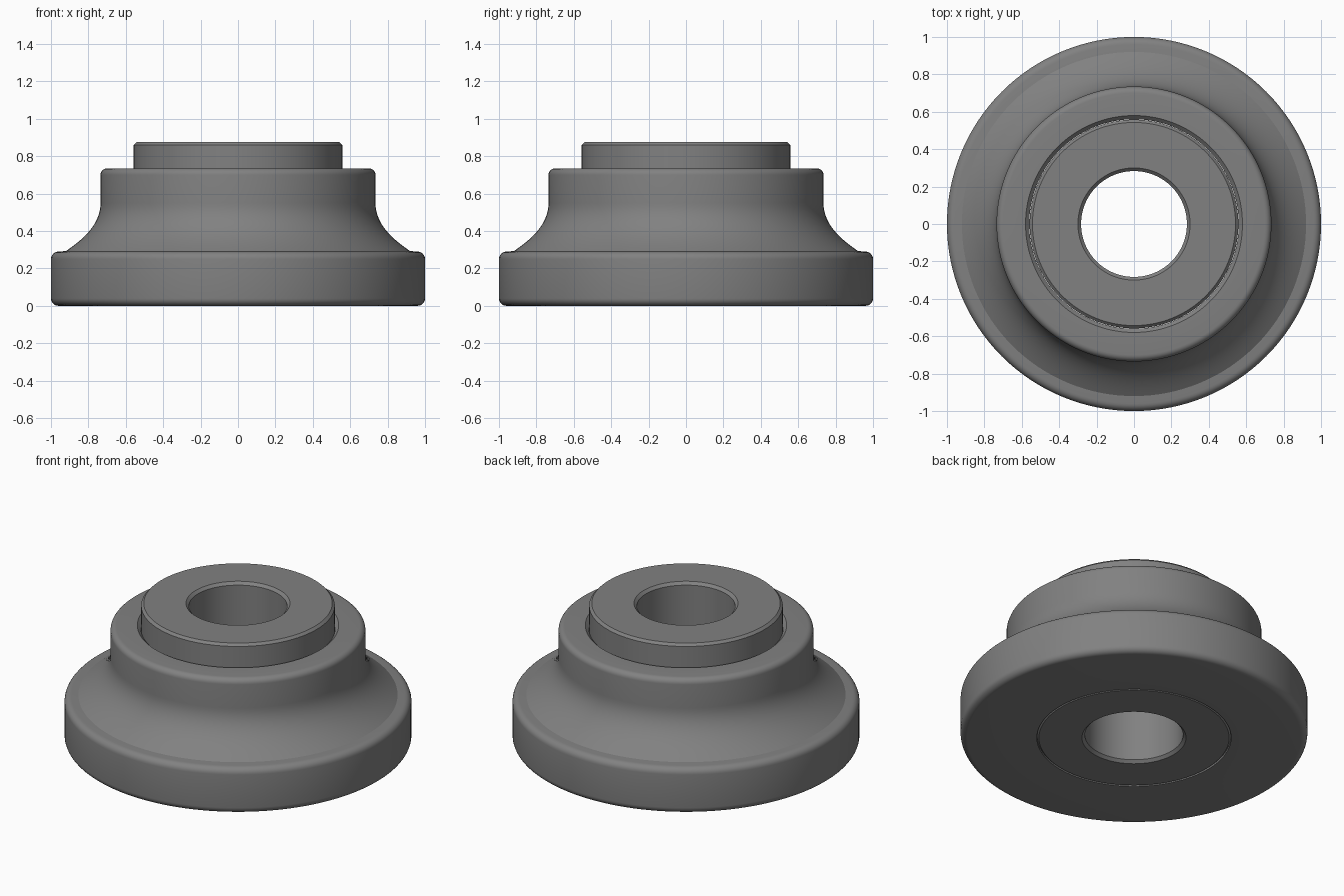
import bpy, bmesh, math

if "Cube" in bpy.data.objects:
    bpy.data.objects.remove(bpy.data.objects["Cube"])

SEGMENTS = 128

steel = bpy.data.materials.new("mid grey")
steel.diffuse_color = (0.22, 0.22, 0.22, 1)
steel.use_nodes = True
steel.node_tree.nodes["Principled BSDF"].inputs["Base Color"].default_value = steel.diffuse_color


def arc(cx, cz, r, a0, a1, n=6):
    """Points (radius, height) along an arc, angles in degrees."""
    angles = [math.radians(a0 + (a1 - a0) * i / n) for i in range(n + 1)]
    return [(cx + r * math.cos(a), cz + r * math.sin(a)) for a in angles]


def bezier(p0, p1, p2, p3, n=14):
    return [tuple((1 - t)**3 * a + 3 * (1 - t)**2 * t * b + 3 * (1 - t) * t * t * c + t**3 * d
                  for a, b, c, d in zip(p0, p1, p2, p3))
            for t in (i / n for i in range(n + 1))]


def lathe(name, profile):
    """Turn a closed (radius, height) profile around the z axis."""
    bm = bmesh.new()
    rings = []
    for i in range(SEGMENTS):
        a = 2 * math.pi * i / SEGMENTS
        rings.append([bm.verts.new((r * math.cos(a), r * math.sin(a), z)) for r, z in profile])
    for i in range(SEGMENTS):
        here, there = rings[i], rings[(i + 1) % SEGMENTS]
        for j in range(len(profile)):
            k = (j + 1) % len(profile)
            bm.faces.new((here[j], there[j], there[k], here[k]))
    bmesh.ops.recalc_face_normals(bm, faces=bm.faces)
    mesh = bpy.data.meshes.new(name)
    bm.to_mesh(mesh)
    bm.free()
    mesh.materials.append(steel)
    obj = bpy.data.objects.new(name, mesh)
    bpy.context.collection.objects.link(obj)
    bpy.ops.object.select_all(action='DESELECT')
    obj.select_set(True)
    bpy.context.view_layer.objects.active = obj
    bpy.ops.object.shade_smooth_by_angle(angle=math.radians(30))
    return obj


# flanged body: rounded rim, concave flare, rounded collar, chamfered bore
lathe("flanged_body",
      [(0.56, 0.0)]
      + arc(0.96, 0.04, 0.04, -90, 0)
      + arc(0.96, 0.25, 0.04, 0, 90)
      + bezier((0.92, 0.293), (0.82, 0.36), (0.735, 0.44), (0.735, 0.55))
      + arc(0.70, 0.70, 0.035, 0, 90)
      + [(0.58, 0.735), (0.56, 0.715)])

# inner sleeve: chamfered tube standing proud of the body
lathe("inner_sleeve",
      [(0.30, 0.0), (0.548, 0.0), (0.558, 0.01), (0.558, 0.86), (0.543, 0.875),
       (0.30, 0.875), (0.283, 0.858), (0.283, 0.017)])
